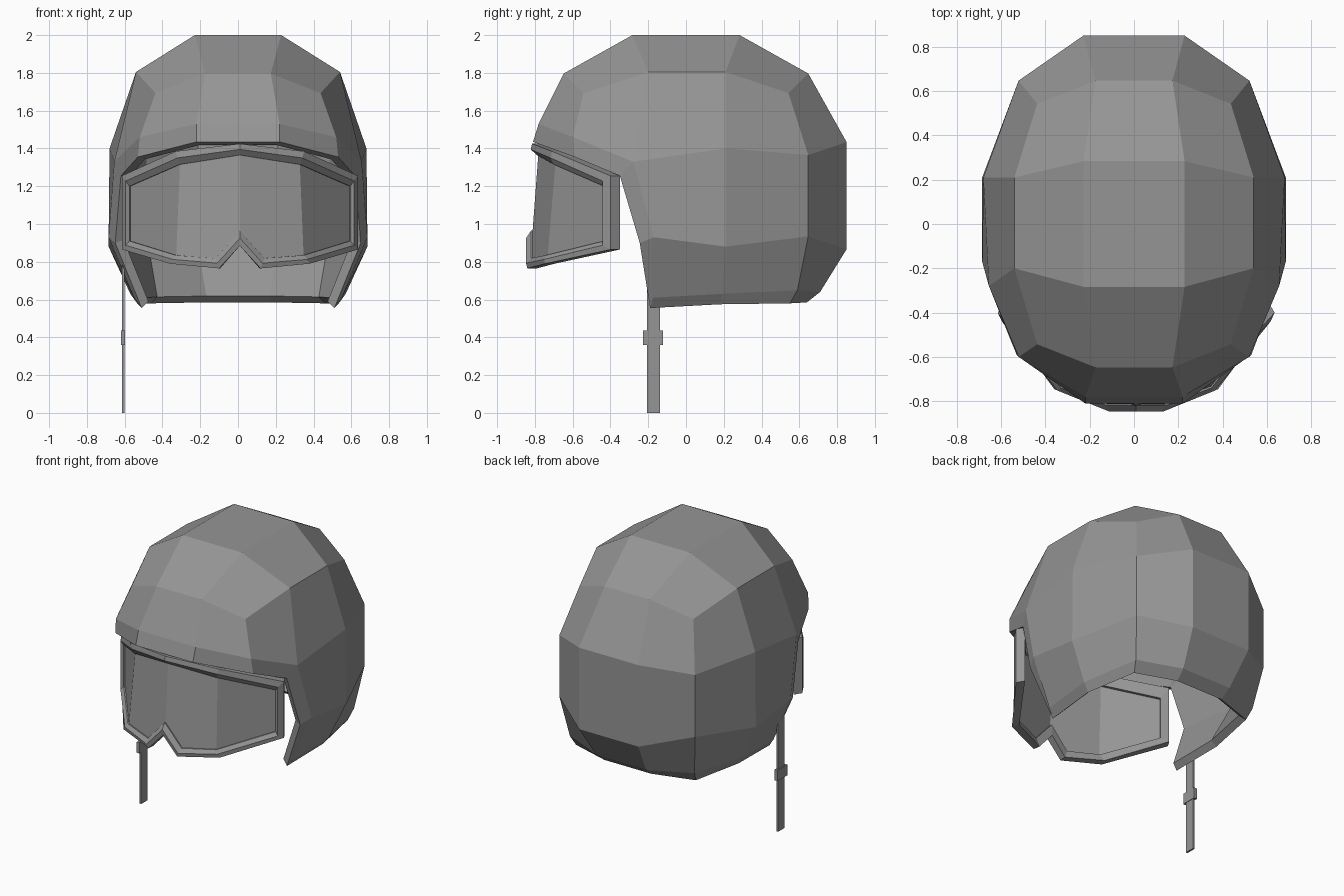
import bpy
import bmesh
from mathutils import Vector

if "Cube" in bpy.data.objects:
    bpy.data.objects.remove(bpy.data.objects["Cube"])

# Dark grey finish shared by all parts
grey = bpy.data.materials.new("dark_grey")
grey.diffuse_color = (.3, .3, .3, 1)
grey.use_nodes = True
grey.node_tree.nodes["Principled BSDF"].inputs["Base Color"].default_value = grey.diffuse_color


def make(name, verts, faces):
    me = bpy.data.meshes.new(name)
    me.from_pydata(verts, [], faces)
    me.validate()
    me.materials.append(grey)
    ob = bpy.data.objects.new(name, me)
    bpy.context.collection.objects.link(ob)
    return ob


def fix_normals(ob):
    bm = bmesh.new()
    bm.from_mesh(ob.data)
    bmesh.ops.recalc_face_normals(bm, faces=bm.faces)
    bm.to_mesh(ob.data)
    bm.free()


def mirror_goggle(ob):
    m = ob.modifiers.new("mirror", 'MIRROR')
    m.merge_threshold = 0.001
    ob.location.x = .01


def box(name, lo, hi):
    bpy.ops.mesh.primitive_cube_add(size=1)
    ob = bpy.context.object
    ob.name = name
    ob.location = [(a + b) / 2 for a, b in zip(lo, hi)]
    ob.scale = [b - a for a, b in zip(lo, hi)]
    ob.data.materials.append(grey)
    return ob


# Helmet shell: 3x3x3 cube sphere, face opening and base left out
STEPS = (-3, -1, 1, 3)
adjust = {
    (1, -3, 1): (.22, -.78, 1.53), (3, -3, 1): (.52, -.60, 1.46),
    (3, -1, 1): (.655, -.28, 1.33), (3, -1, -1): (.685, -.17, .93),
    (3, 1, 1): (.68, .21, 1.4), (3, 1, -1): (.685, .21, .88),
    (3, -1, -3): (.55, -.175, .61), (3, 1, -3): (.57, .19, .63),
    (3, 3, -3): (.48, .59, .65), (1, 3, -3): (.19, .71, .64),
    (3, 1, 3): (.54, .21, 1.805), (3, -1, 3): (.54, -.2, 1.805),
}
# Turned-in lip around the opening and the base
lip = [((1, -3, 1), (.22, -.81, 1.435)), ((3, -3, 1), (.53, -.59, 1.355)),
       ((3, -1, 1), (.62, -.35, 1.255)), ((3, -1, -1), (.65, -.245, .9)),
       ((3, -1, -3), (.51, -.19, .555)), ((3, 1, -3), (.53, .18, .575)),
       ((3, 3, -3), (.46, .55, .58)), ((1, 3, -3), (.18, .64, .585))]


def shell_point(i, j, k):
    key = (abs(i), j, k)
    if key in adjust:
        x, y, z = adjust[key]
        return (x if i > 0 else -x, y, z)
    d = Vector((i, j, k)).normalized()
    return (d.x * .757, d.y * .94, 1.15 + d.z * .94)


def inset(p):
    return (p[0] * .93, p[1] * .94, 1.15 + (p[2] - 1.15) * .94)


verts, faces, index = [], [], {}


def vid(key, co):
    if key not in index:
        index[key] = len(verts)
        verts.append(co)
    return index[key]


# Lip ring first, so the lining can end on its inner edge
ring = []
for s, seq in ((1, lip), (-1, lip[::-1])):
    for (i, j, k), (x, y, z) in seq:
        q = (s * i, j, k)
        co = (s * x, y, z)
        ring.append((vid(q, shell_point(*q)), vid(('lip', q), co),
                     vid(('in', q), inset(co))))
for n in range(len(ring)):
    r, t = ring[n], ring[(n + 1) % len(ring)]
    for a in range(2):
        faces.append([r[a], t[a], t[a + 1], r[a + 1]])

for axis in range(3):
    for side in (-3, 3):
        for a in range(3):
            for b in range(3):
                quad = []
                for da, db in ((0, 0), (1, 0), (1, 1), (0, 1)):
                    p = [STEPS[a + da], STEPS[b + db]]
                    p.insert(axis, side)
                    quad.append(tuple(p))
                base = all(p[2] == -3 for p in quad)
                opening = (all(p[1] < 0 for p in quad)
                           and all(p[2] < 3 for p in quad))
                if not base and not opening:
                    pts = [shell_point(*p) for p in quad]
                    faces.append([vid(p, c) for p, c in zip(quad, pts)])
                    faces.append([vid(('in', p), inset(c))
                                  for p, c in zip(quad, pts)])
fix_normals(make("helmet_shell", verts, faces))

# Goggle frame: half outlines from top centre round to the nose notch
outer = [(0, -.815, 1.425), (.34, -.71, 1.385), (.625, -.40, 1.255),
         (.625, -.40, .865), (.37, -.745, .79), (.11, -.84, .765),
         (0, -.84, .885)]
inner = [(0, -.79, 1.365), (.32, -.70, 1.315), (.585, -.435, 1.2),
         (.585, -.435, .91), (.34, -.74, .835), (.13, -.82, .82),
         (0, -.82, .965)]
crest = [(a[0] * .5 + b[0] * .5, min(a[1], b[1]) - .007,
          a[2] * .5 + b[2] * .5) for a, b in zip(outer, inner)]


def back(loop, d):
    # move rearward and a little inward, following the curve of the goggle
    return [(x * (1 - d), y + d, z) for x, y, z in loop]


loops = [outer, crest, inner, back(inner, .025), back(outer, .05)]
n = len(outer)
fv = [p for lp in loops for p in lp]
ff = []
for l in range(len(loops)):
    m = (l + 1) % len(loops)
    for i in range(n - 1):
        ff.append([l * n + i, l * n + i + 1, m * n + i + 1, m * n + i])
frame = make("goggle_frame", fv, ff)
fix_normals(frame)
mirror_goggle(frame)

# Goggle lens, set just inside the frame
lens = make("goggle_lens", back(inner, .008),
            [[0, 6, 5, 4, 1], [1, 4, 3, 2]])
for p in lens.data.polygons:
    if p.normal.y > 0:
        p.flip()
mirror_goggle(lens)

# Hanging chin strap and its buckle
box("chin_strap", (-.613, -.207, 0), (-.6, -.137, .82))
box("strap_buckle", (-.62, -.228, .36), (-.597, -.122, .435))
